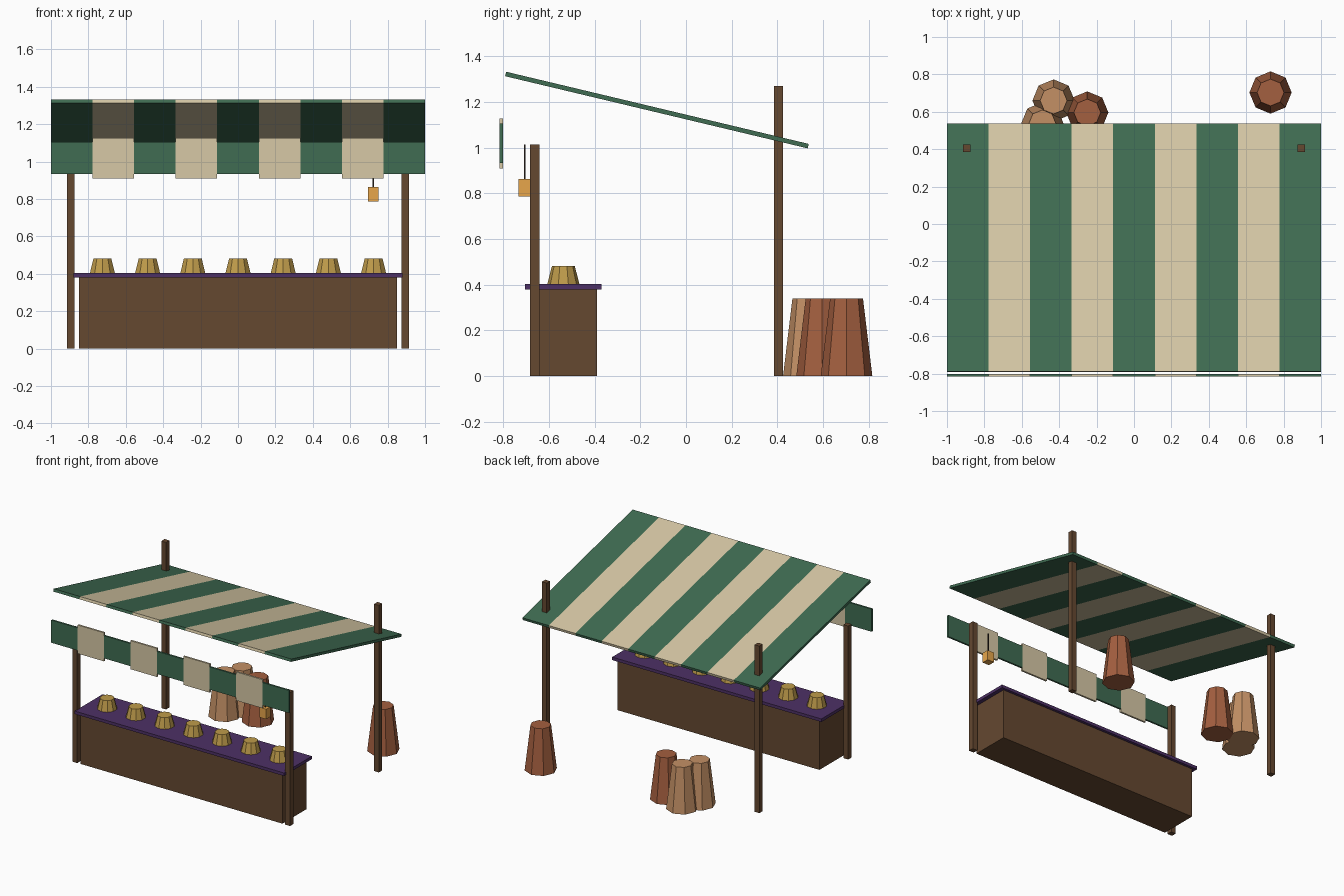
import bpy, bmesh, math
from mathutils import Matrix

if "Cube" in bpy.data.objects:
    bpy.data.objects.remove(bpy.data.objects["Cube"])


def material(name, rgb):
    m = bpy.data.materials.new(name)
    m.diffuse_color = (*rgb, 1)
    m.use_nodes = True
    m.node_tree.nodes["Principled BSDF"].inputs["Base Color"].default_value = m.diffuse_color
    return m


WOOD = material("wood", (0.13, 0.065, 0.03))
GREEN = material("green_cloth", (0.05, 0.15, 0.085))
CREAM = material("cream_cloth", (0.68, 0.58, 0.38))
PURPLE = material("purple_cloth", (0.075, 0.03, 0.13))
GOLD = material("gold_goods", (0.52, 0.33, 0.07))
RUST = material("rust_sack", (0.37, 0.115, 0.05))
TAN = material("tan_sack", (0.55, 0.28, 0.13))
AMBER = material("amber_glass", (0.8, 0.38, 0.07))
DARK = material("dark_cord", (0.03, 0.02, 0.015))


def finish(name, bm, mat, loc):
    me = bpy.data.meshes.new(name)
    bm.to_mesh(me)
    bm.free()
    me.materials.append(mat)
    ob = bpy.data.objects.new(name, me)
    ob.location = loc
    bpy.context.collection.objects.link(ob)
    return ob


def box(name, x, y, z, mat):
    """Box from (min, max) ranges on each axis."""
    bm = bmesh.new()
    size = [b - a for a, b in (x, y, z)]
    bmesh.ops.create_cube(bm, size=1, matrix=Matrix.Diagonal((*size, 1)))
    return finish(name, bm, mat, [(a + b) / 2 for a, b in (x, y, z)])


def tapered(name, x, y, z0, z1, r0, r1, sides, mat):
    bm = bmesh.new()
    bmesh.ops.create_cone(bm, cap_ends=True, segments=sides,
                          radius1=r0, radius2=r1, depth=z1 - z0)
    return finish(name, bm, mat, (x, y, (z0 + z1) / 2))


# counter with cloth top
box("counter", (-0.85, 0.85), (-0.68, -0.39), (0, 0.38), WOOD)
box("counter_cloth", (-0.88, 0.88), (-0.705, -0.37), (0.38, 0.403), PURPLE)

# posts
for side, s in (("left", -1), ("right", 1)):
    xs = (s * 0.895 - 0.02, s * 0.895 + 0.02)
    box("front_post_" + side, xs, (-0.682, -0.642), (0, 1.015), WOOD)
    box("back_post_" + side, xs, (0.385, 0.425), (0, 1.27), WOOD)

# striped sloping canopy and the valance hanging in front
y0, z0, y1, z1 = -0.79, 1.323, 0.535, 1.007
length, tilt = math.hypot(y1 - y0, z1 - z0), math.atan2(z1 - z0, y1 - y0)
w = 2 / 9
for i in range(9):
    xs = (-1 + i * w, -1 + (i + 1) * w)
    cream = i % 2
    mat = CREAM if cream else GREEN
    stripe = box(f"canopy_stripe_{i}", xs, (-length / 2, length / 2), (-0.01, 0.01), mat)
    stripe.location.y, stripe.location.z = (y0 + y1) / 2, (z0 + z1) / 2
    stripe.rotation_euler.x = tilt
    box(f"valance_panel_{i}", xs, (-0.816, -0.802),
        (0.91, 1.127) if cream else (0.933, 1.105), mat)

# goods on the counter
for i in range(7):
    tapered(f"goods_pile_{i}", -0.725 + i * 1.45 / 6, -0.537, 0.40, 0.482,
            0.071, 0.05, 10, GOLD)

# sacks behind the stall
for i, (x, y, mat) in enumerate([(0.73, 0.703, RUST), (-0.25, 0.596, RUST),
                                 (-0.43, 0.66, TAN), (-0.49, 0.538, TAN)]):
    tapered(f"sack_{i}", x, y, 0, 0.34, 0.113, 0.072, 8, mat)

# hanging lantern
box("lantern", (0.694, 0.75), (-0.733, -0.679), (0.787, 0.863), AMBER)
box("lantern_cord", (0.718, 0.726), (-0.71, -0.702), (0.863, 1.015), DARK)
